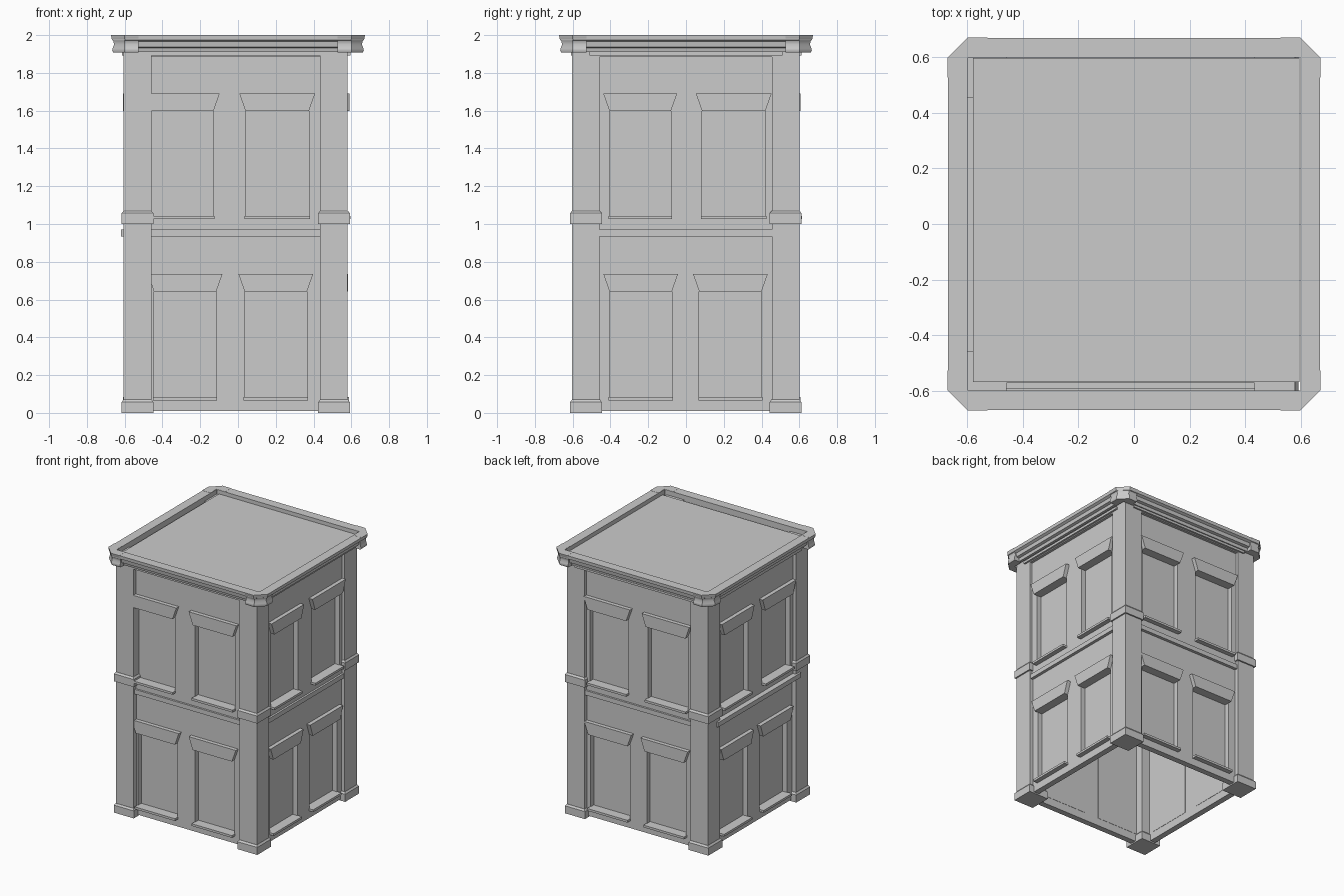
import bpy, bmesh, math

if "Cube" in bpy.data.objects:
    bpy.data.objects.remove(bpy.data.objects["Cube"])


def make(name, verts, faces):
    me = bpy.data.meshes.new(name)
    me.from_pydata(verts, [], faces)
    bm = bmesh.new()
    bm.from_mesh(me)
    bmesh.ops.recalc_face_normals(bm, faces=bm.faces)
    bm.to_mesh(me)
    bm.free()
    ob = bpy.data.objects.new(name, me)
    bpy.context.collection.objects.link(ob)
    return ob


def loft(name, rings, closed=False):
    """Skin equal-length rings; cap the ends, or join last to first."""
    n, m = len(rings[0]), len(rings)
    verts = [v for r in rings for v in r]
    faces = []
    for i in range(m if closed else m - 1):
        a, b = i * n, (i + 1) % m * n
        faces += [(a + j, a + (j + 1) % n, b + (j + 1) % n, b + j) for j in range(n)]
    if not closed:
        faces += [tuple(range(n)), tuple(range((m - 1) * n, m * n))]
    return make(name, verts, faces)


def to_world(u, out, z, k):
    """Side coordinates (along, outward, up); k = front, right, back, left."""
    x, y = u, -out
    for _ in range(k):
        x, y = -y, x
    return (x, y, z)


def prism(name, pts, o0, o1, k):
    return loft(name, [[to_world(u, o, z, k) for u, z in pts] for o in (o0, o1)])


def bar(name, u0, u1, z0, z1, o0, o1, k):
    return prism(name, [(u0, z0), (u1, z0), (u1, z1), (u0, z1)], o0, o1, k)


def wall(name, windows, z0, z1, w0, w1, d, k):
    """Flat wall with openings, given thickness inward."""
    us = [-0.5] + [u for w in windows for u in w] + [0.5]
    zs = [z0, w0, w1, z1]
    verts = [to_world(u, d, z, k) for z in zs for u in us]
    faces = []
    for r in range(3):
        for c in range(5):
            if not (r == 1 and c in (1, 3)):
                a = r * 6 + c
                faces.append((a, a + 1, a + 7, a + 6))
    ob = make(name, verts, faces)
    n = ob.data.polygons[0].normal
    p = ob.data.polygons[0].center
    if n.x * p.x + n.y * p.y < 0:
        ob.data.flip_normals()
    mod = ob.modifiers.new("thickness", 'SOLIDIFY')
    mod.thickness, mod.offset = 0.045, -1


def storey(label, windows, z0, z1, w0, w1, d, k):
    wall(f"{label}_wall_{k}", windows, z0, z1, w0, w1, d, k)
    for i, (a, b) in enumerate(windows):
        tag = f"{label}_{k}_{i}"
        bar("pane_" + tag, a - .01, b + .01, w0 - .01, w1 + .01, d - .047, d - .038, k)
        bar("sill_" + tag, a - .005, b + .005, w0 - .014, w0 + .003, d - .04, d + .036, k)
        prism("lintel_" + tag, [(a, w1), (b, w1), (b + .033, w1 + .093), (a - .033, w1 + .093)],
              d - .03, d + .03, k)


# Walls with windows on all four sides
depth = [0.573, 0.56, 0.577, 0.58]
front_up, front_low = [(-.46, -.13), (.04, .375)], [(-.445, -.115), (.035, .365)]
side_up, side_low = [(-.405, -.08), (.085, .42)], [(-.405, -.075), (.07, .40)]
for k in range(4):
    d = depth[k]
    storey("upper", side_up if k else front_up, .95, 1.965, 1.04, 1.598, d, k)
    storey("lower", side_low if k else front_low, .01, .95, .08, .643, d - .008, k)
    # ledge between storeys, and beam and strip under the cornice
    bar(f"ledge_{k}", -.5, .5, .935, .97, d - .04, d + (.04 if k == 3 else .015), k)
    bar(f"beam_{k}", -.47, .47, 1.885, 1.95, d - .02, d + .02, k)
    bar(f"frieze_{k}", -.51, .51, 1.893, 1.912, d - .01, d + .035, k)


# Corner pillars with base and middle band
def square(cx, cy, h, z):
    return [(cx - h, cy - h, z), (cx + h, cy - h, z), (cx + h, cy + h, z), (cx - h, cy + h, z)]


for cx in (-.532, .508):
    for cy in (-.53, .527):
        loft("corner_pillar", [square(cx, cy, .073, z) for z in (.01, 1.965)])
        for name, z in (("pillar_base", 0), ("pillar_band", 1.0)):
            loft(name, [square(cx, cy, .084, z), square(cx, cy, .084, z + .057),
                        square(cx, cy, .074, z + .07)])


# Cornice ring with chamfered corners
def ring(o, z):
    c = .598
    pts = []
    for k in range(4):
        pts += [to_world(-c, o, z, k), to_world(c, o, z, k)]
    return pts


profile = [(.6, 2), (.67, 2), (.668, 1.975), (.65, 1.965), (.645, 1.938), (.625, 1.932),
           (.62, 1.91), (.6, 1.91)]
loft("cornice", [ring(o, z) for o, z in profile], closed=True)

# Curved cornice corner pieces
curve = [(.672, 2.001), (.67, 1.985), (.66, 1.967), (.656, 1.95), (.664, 1.93),
         (.666, 1.917), (.66, 1.907)]
for sx in (-1, 1):
    for sy in (-1, 1):
        rings = []
        for o, z in curve:
            plan = [(o, .528), (o, .6), (.6, o), (.528, o), (.528, .602), (.602, .602), (.602, .528)]
            rings.append([(sx * x, sy * y, z) for x, y in plan])
        ob = loft("cornice_corner", rings)
        bpy.context.view_layer.objects.active = ob
        ob.select_set(True)
        bpy.ops.object.shade_smooth_by_angle(angle=math.radians(40))
        ob.select_set(False)

# Flat roof panel set just below the cornice rim
loft("roof", [[(-.58, -.57, z), (.596, -.57, z), (.596, .599, z), (-.58, .599, z)]
              for z in (1.955, 1.972)])
